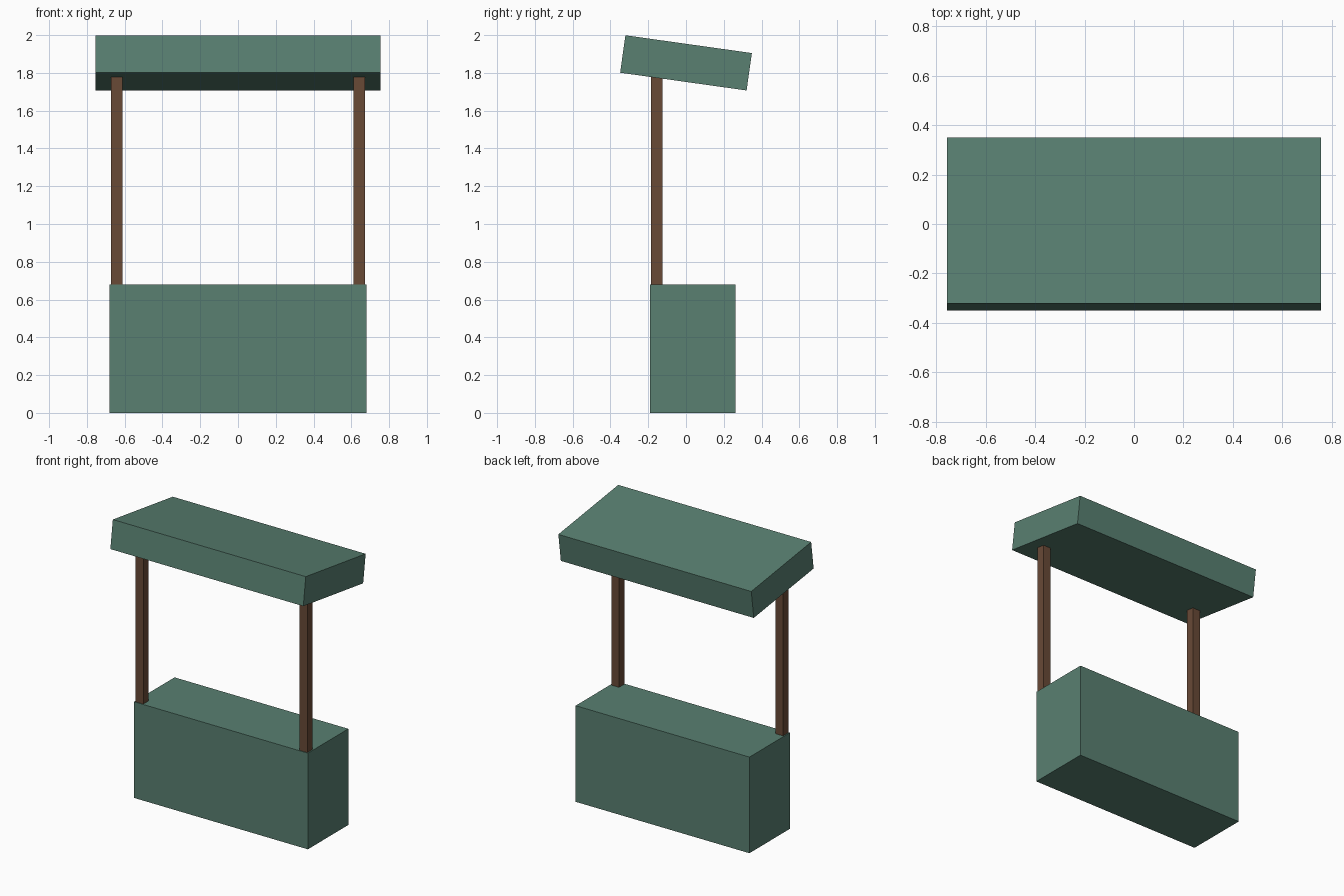
import bpy
import math

if "Cube" in bpy.data.objects:
    bpy.data.objects.remove(bpy.data.objects["Cube"])


def material(name, colour):
    mat = bpy.data.materials.new(name)
    mat.diffuse_color = (*colour, 1.0)
    mat.use_nodes = True
    mat.node_tree.nodes["Principled BSDF"].inputs["Base Color"].default_value = mat.diffuse_color
    return mat


GREEN = material("muted green", (0.10, 0.215, 0.165))
BROWN = material("wood brown", (0.14, 0.068, 0.037))


def box(name, centre, size, mat, tilt=0.0):
    bpy.ops.mesh.primitive_cube_add(size=1, location=centre, rotation=(tilt, 0, 0))
    obj = bpy.context.object
    obj.name = name
    obj.scale = size
    obj.data.materials.append(mat)
    return obj


# Counter block
box("counter", (0, 0.036, 0.34), (1.36, 0.452, 0.68), GREEN)

# Sloping canopy, lower at the back
box("canopy", (0, 0, 1.853), (1.51, 0.676, 0.20), GREEN, math.radians(-8))

# Two posts, with their tops cut to the canopy slope
for side, label in ((-1, "left"), (1, "right")):
    post = box(label + "_post", (side * 0.642, -0.155, 1.228), (0.06, 0.06, 1.096), BROWN)
    for v in post.data.vertices:
        if v.co.z > 0:
            v.co.z -= v.co.y * 0.06 * math.tan(math.radians(8)) / 1.096
